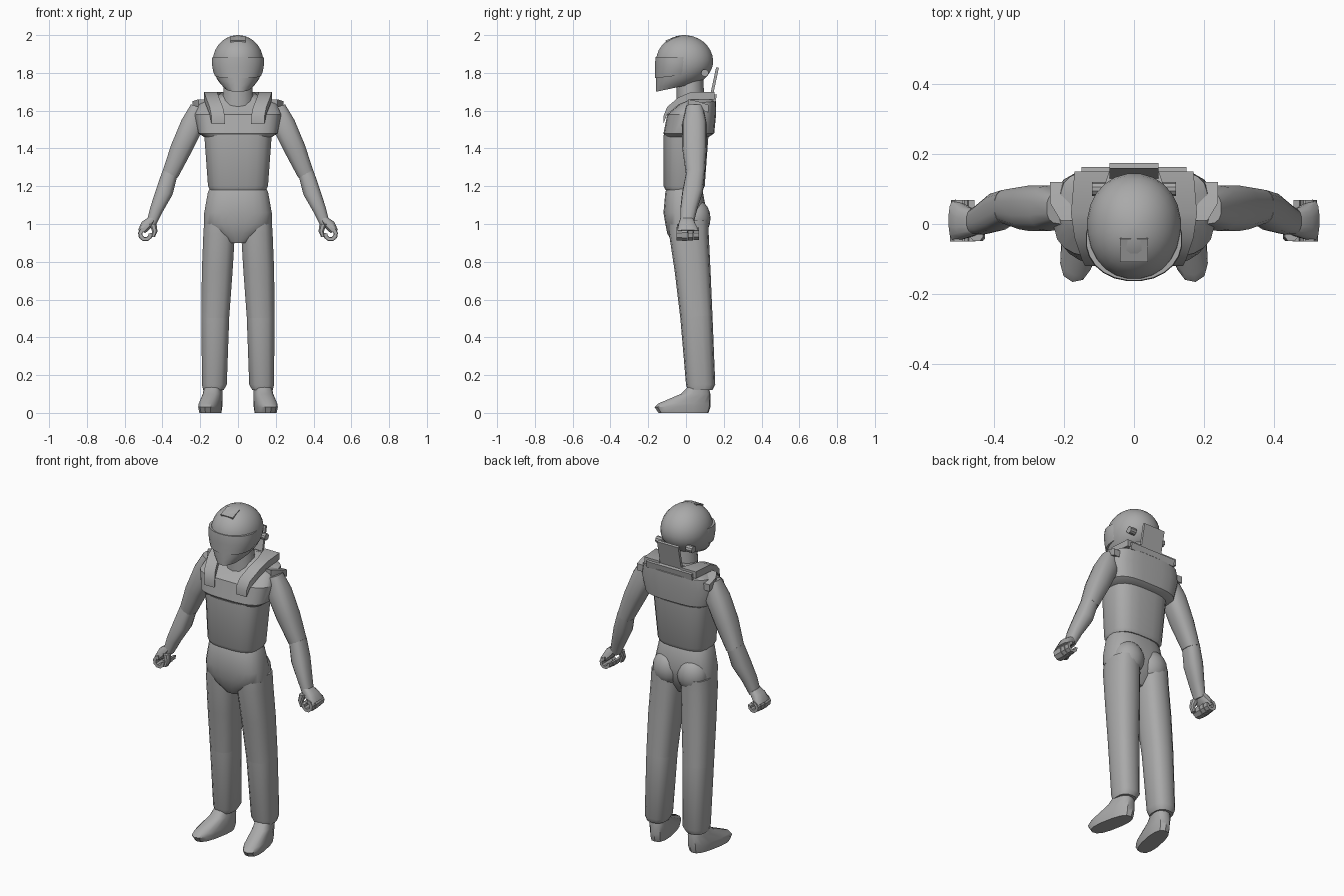
import bpy, bmesh, math
from mathutils import Matrix, Vector

cube = bpy.data.objects.get("Cube")
if cube:
    bpy.data.objects.remove(cube)

GREY = (.4, .4, .4, 1)
suit_material = bpy.data.materials.new("suit grey")
suit_material.use_nodes = True
suit_material.diffuse_color = GREY
shader = suit_material.node_tree.nodes["Principled BSDF"]
shader.inputs["Base Color"].default_value = GREY


def finish(name, bm, mirrored=False, crease=35):
    """Turn the mesh into a shaded object, on the right side if mirrored."""
    if mirrored:
        bmesh.ops.scale(bm, vec=(-1, 1, 1), verts=bm.verts)
    bmesh.ops.recalc_face_normals(bm, faces=bm.faces)
    mesh = bpy.data.meshes.new(name)
    bm.to_mesh(mesh)
    bm.free()
    mesh.materials.append(suit_material)
    part = bpy.data.objects.new(name, mesh)
    bpy.context.collection.objects.link(part)
    bpy.ops.object.select_all(action="DESELECT")
    part.select_set(True)
    bpy.context.view_layer.objects.active = part
    bpy.ops.object.shade_smooth_by_angle(angle=math.radians(crease))


def skin(rings):
    """Join rings of points with quads and close both ends."""
    bm = bmesh.new()
    loops = [[bm.verts.new(point) for point in ring] for ring in rings]
    for lower, upper in zip(loops, loops[1:]):
        for i in range(len(lower)):
            bm.faces.new((lower[i - 1], lower[i], upper[i], upper[i - 1]))
    bm.faces.new(loops[0])
    bm.faces.new(loops[-1])
    return bm


def rounded(angle, power):
    """Cosine and sine pushed outwards into a rounded square."""
    return [math.copysign(abs(value) ** (2 / power), value)
            for value in (math.cos(angle), math.sin(angle))]


def section(ring, sides, power, lean):
    """Cross-section from (x, z, half width, front y, back y, optional tilt)."""
    x, z, width, front, back, tilt = (*ring, 0)[:6]
    points = []
    for i in range(sides):
        u, v = rounded(math.tau * (i + .5) / sides, power)
        across, along = u * width, v * (back - front) / 2
        points.append(Vector((x + across, (front + back) / 2 + along,
                              z + lean * across + tilt * along)))
    return points


def loft(name, rings, sides=14, power=2.6, lean=0, mirrored=False, turn=None):
    bm = skin([section(ring, sides, power, lean) for ring in rings])
    if turn:
        bmesh.ops.transform(bm, matrix=turn, verts=bm.verts)
    finish(name, bm, mirrored)


def band(name, path, thickness, mirrored=False):
    """Flat strip through (inner x, outer x, y, z), thickened downwards."""
    drop = Vector((0, 0, -thickness))
    rings = []
    for inner, outer, y, z in path:
        a, b = Vector((inner, y, z)), Vector((outer, y, z))
        rings.append((a, b, b + drop, a + drop))
    finish(name, skin(rings), mirrored)


def box(name, centre, size, pitch=0, mirrored=False):
    bm = bmesh.new()
    place = (Matrix.Translation(centre) @ Matrix.Rotation(math.radians(pitch), 4, "X")
             @ Matrix.Diagonal((*size, 1)))
    bmesh.ops.create_cube(bm, size=1, matrix=place)
    finish(name, bm, mirrored)


def helmet_rings(low, high, steps, grow=0, depth=1):
    """Slices of a domed shell whose front stays upright down to the chin."""
    rings = []
    for i in range(steps + 1):
        angle = math.radians(low + (high - low) * i / steps)
        c, s = math.cos(angle), math.sin(angle)
        below = max(0, -s)
        front = -.01 - .15 * (c if s > 0 else 1)
        rings.append((0, 1.86 + (.16 if below else .14) * s, .135 * c + grow,
                      front - grow, (.155 * c - .01) * depth, .25 * below))
    return rings


# Head
loft("helmet", helmet_rings(-58, 86, 12), sides=24, power=2.1)
loft("visor", helmet_rings(-28, 10, 4, grow=.004, depth=.5), sides=24, power=2.1)
box("helmet_vent", (0, -.07, 1.97), (.08, .07, .03), pitch=20)
loft("neck", [(0, 1.6, .09, -.05, .1), (0, 1.8, .07, -.05, .09)], power=2)

# Upper body
loft("chest", [(0, 1.46, .18, -.11, .12), (0, 1.48, .21, -.12, .15),
               (0, 1.58, .23, -.1, .16), (0, 1.64, .21, -.04, .16, .1),
               (0, 1.69, .09, 0, .12, .1)], sides=24, power=3.4)
loft("abdomen", [(0, 1.18, .15, -.11, .09), (0, 1.2, .16, -.12, .1),
                 (0, 1.47, .18, -.12, .12)], sides=20, power=3)
loft("hips", [(0, .9, .05, -.07, .05), (0, .95, .12, -.1, .08),
              (0, 1, .18, -.11, .1), (0, 1.06, .18, -.12, .11),
              (0, 1.17, .16, -.11, .09), (0, 1.19, .15, -.1, .08)], sides=24)

# Head support behind the helmet
box("support_plate", (0, .15, 1.75), (.14, .015, .16), pitch=-12)
box("support_base", (0, .13, 1.67), (.3, .06, .04), pitch=-10)

for side, mirrored in (("left_", False), ("right_", True)):
    # Shoulder strap and helmet bolt
    band(side + "shoulder_strap", [
        (.07, .14, -.12, 1.57), (.08, .15, -.1, 1.62), (.1, .17, -.04, 1.67),
        (.11, .18, .03, 1.7), (.07, .17, .15, 1.7)], .04, mirrored)
    bm = bmesh.new()
    bmesh.ops.create_cone(
        bm, cap_ends=True, segments=10, radius1=.02, radius2=.02, depth=.04,
        matrix=Matrix.Translation((.1, .1, 1.8)) @ Matrix.Rotation(math.pi / 2, 4, "Y"))
    finish(side + "helmet_bolt", bm, mirrored)

    # Sleeve, shoulder flap and forearm
    loft(side + "upper_arm", [
        (.21, 1.62, .04, 0, .09), (.24, 1.53, .06, -.02, .11),
        (.3, 1.4, .055, -.02, .11), (.36, 1.26, .042, 0, .1)], lean=.35, mirrored=mirrored)
    band(side + "shoulder_flap", [(.17, .21, .01, 1.66), (.17, .24, .06, 1.65),
                                  (.17, .24, .12, 1.63)], .04, mirrored)
    loft(side + "forearm", [
        (.36, 1.27, .04, 0, .1), (.39, 1.17, .044, -.02, .09),
        (.43, 1.08, .034, -.03, .06), (.46, 1, .025, -.03, .04)],
        lean=.35, mirrored=mirrored)

    # Half-closed hand: each finger is a bent arc around the same hollow
    loft(side + "palm", [(.45, 1.03, .02, -.03, .04), (.48, 1, .03, -.04, .05),
                         (.51, .96, .02, -.05, .07)], lean=.4, mirrored=mirrored)
    for finger in range(4):
        y = .03 * finger - .05
        reach = .04 - .003 * abs(finger - 1)
        rings = []
        for step in range(8):
            angle = math.radians(90 - 40 * step)
            out = Vector((math.cos(angle), 0, math.sin(angle)))
            hub = Vector((.49, y, .947))
            width = Vector((0, .028, 0))
            tip, root = hub + out * reach, hub + out * reach / 2
            rings.append((root, tip, tip + width, root + width))
        finish(f"{side}finger_{finger + 1}", skin(rings), mirrored)
    loft(side + "thumb", [(.45, 1, .02, -.05, 0), (.44, .96, .015, -.05, -.02),
                          (.45, .93, .01, -.05, -.02)], sides=8, mirrored=mirrored)

    # Buttock and trouser leg, split at the knee
    bm = bmesh.new()
    bmesh.ops.create_uvsphere(
        bm, u_segments=16, v_segments=10, radius=1,
        matrix=Matrix.Translation((.08, .05, 1.03)) @ Matrix.Diagonal((.09, .08, .1, 1)))
    finish(side + "buttock", bm, mirrored)
    knee = (.12, .51, .075, -.03, .14, .1)
    loft(side + "thigh", [(.1, 1.02, .08, -.09, .12), (.1, .95, .085, -.09, .12),
                          (.11, .75, .083, -.06, .13), knee], mirrored=mirrored)
    loft(side + "shin", [knee, (.125, .15, .067, 0, .155), (.13, .12, .055, .01, .14)],
         mirrored=mirrored)

    # Shoe with the toes turned out
    pivot = Matrix.Translation((.13, .07, 0))
    turn = pivot @ Matrix.Rotation(math.radians(11), 4, "Z") @ pivot.inverted()
    loft(side + "shoe", [(.13, 0, .05, -.15, .12), (.13, .03, .054, -.17, .13),
                         (.13, .05, .054, -.15, .13), (.13, .1, .05, -.03, .13),
                         (.13, .14, .045, .01, .12)], mirrored=mirrored, turn=turn)
